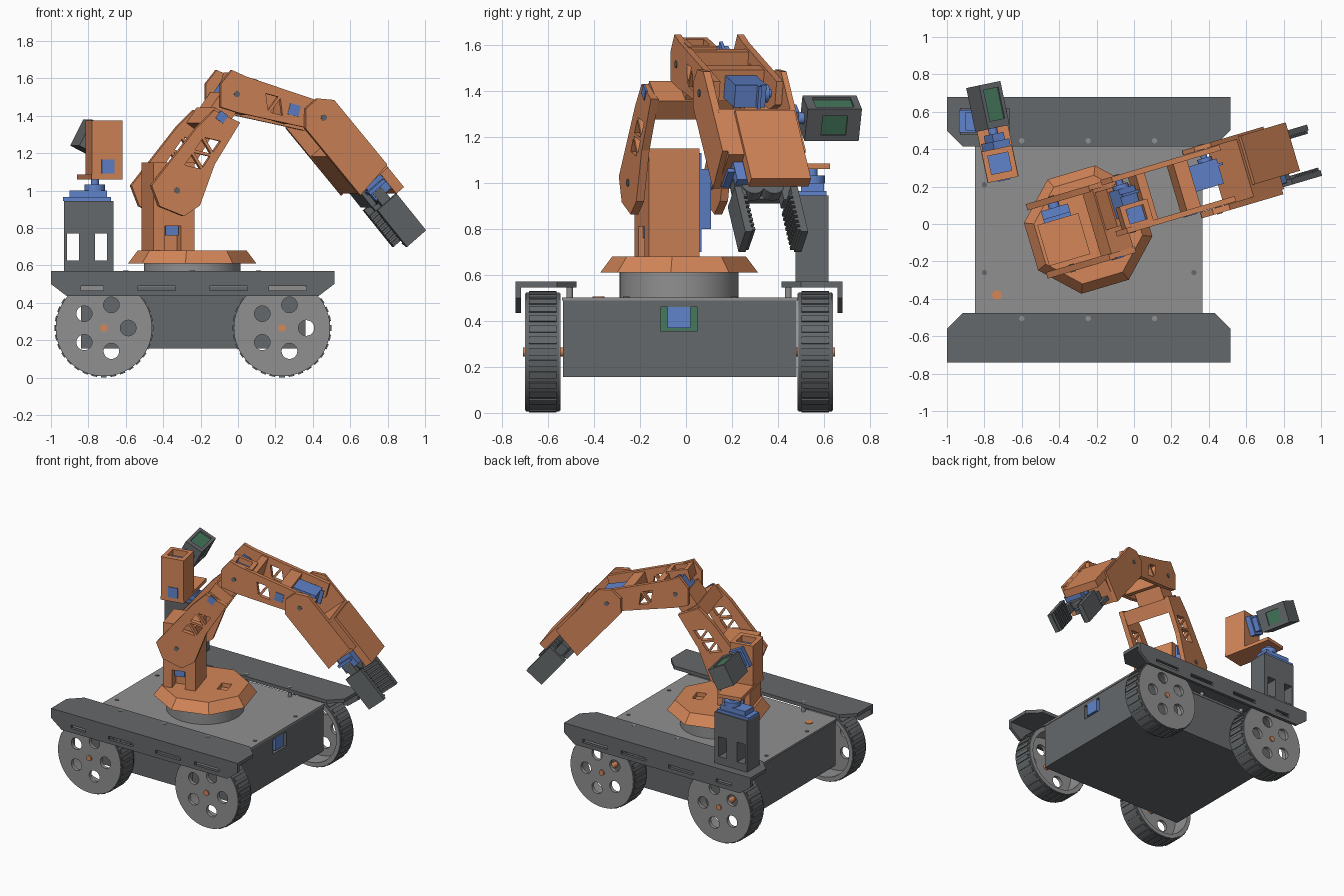
import bpy, bmesh
from math import radians, pi, cos, sin
from mathutils import Matrix, Vector

cube = bpy.data.objects.get("Cube")
if cube:
    bpy.data.objects.remove(cube, do_unlink=True)


def material(name, r, g, b):
    m = bpy.data.materials.new(name)
    m.use_nodes = True
    m.diffuse_color = (r, g, b, 1)
    m.node_tree.nodes["Principled BSDF"].inputs["Base Color"].default_value = (r, g, b, 1)
    return m


orange = material("orange plastic", .66, .24, .1)
gray = material("light gray", .28, .28, .28)
dark = material("dark gray", .13, .14, .147)
blue = material("servo blue", .12, .23, .6)
green = material("board green", .06, .19, .11)
WORLD = Matrix()


def finish(bm, name, mat, frame):
    bm.transform(frame)
    bmesh.ops.recalc_face_normals(bm, faces=bm.faces)
    mesh = bpy.data.meshes.new(name)
    bm.to_mesh(mesh)
    bm.free()
    mesh.materials.append(mat)
    ob = bpy.data.objects.new(name, mesh)
    bpy.context.collection.objects.link(ob)
    return ob


def box(name, xs, ys, zs, mat, frame=WORLD):
    bm = bmesh.new()
    bmesh.ops.create_cube(bm, size=1)
    for v in bm.verts:
        v.co = [(a + b) / 2 + c * (b - a) for (a, b), c in zip((xs, ys, zs), v.co)]
    return finish(bm, name, mat, frame)


def prism(name, outline, ys, mat, frame=WORLD):
    """Outline in the local x-z plane, extruded along local y."""
    bm = bmesh.new()
    face = bm.faces.new([bm.verts.new((x, ys[0], z)) for x, z in outline])
    side = bmesh.ops.extrude_face_region(bm, geom=[face])["geom"]
    for v in side:
        if isinstance(v, bmesh.types.BMVert):
            v.co.y = ys[1]
    return finish(bm, name, mat, frame)


def rod(name, radius, at, length, mat, frame=WORLD, axis="Z", sides=24, tip=None, smooth=True):
    bm = bmesh.new()
    bmesh.ops.create_cone(bm, cap_ends=True, segments=sides, radius1=radius,
                          radius2=radius if tip is None else tip, depth=length)
    if axis == "Y":
        bm.transform(Matrix.Rotation(pi / 2, 4, "X"))
    ob = finish(bm, name, mat, frame @ Matrix.Translation(at))
    return round_off(ob) if smooth else ob


def round_off(ob):
    bpy.ops.object.select_all(action="DESELECT")
    ob.select_set(True)
    bpy.context.view_layer.objects.active = ob
    bpy.ops.object.shade_smooth_by_angle(angle=radians(30))
    return ob


def cut(ob, cutters):
    for c in cutters:
        mod = ob.modifiers.new("cut", "BOOLEAN")
        mod.operation, mod.solver, mod.object = "DIFFERENCE", "EXACT", c
    graph = bpy.context.evaluated_depsgraph_get()
    mesh = bpy.data.meshes.new_from_object(ob.evaluated_get(graph))
    ob.modifiers.clear()
    ob.data = mesh
    for c in cutters:
        bpy.data.objects.remove(c, do_unlink=True)
    return ob


def servo(name, frame, w, h, d):
    """Body centred on the frame, with flange and stepped shaft along local y."""
    box(name + "_body", (-w, w), (-d, d), (-h, h), blue, frame)
    box(name + "_flange", (-w * 1.3, w * 1.3), (d * .4, d * .6), (-h, h), blue, frame)
    rod(name + "_hub", h * .8, (w * .4, d * 1.15, 0), d * .3, blue, frame, "Y")
    rod(name + "_shaft", h * .35, (w * .4, d * 1.5, 0), d * .5, blue, frame, "Y")


# Chassis with front sensor recess
MID = -.03
chassis = box("chassis", (-.84, .36), (-.535, .48), (.155, .49), dark)
cut(chassis, [box("cutter", (.3, .4), (-.11, .05), (.355, .46), dark)])
box("sensor_board", (.3, .33), (-.11, .05), (.355, .46), green)
box("sensor_block", (.33, .36), (-.08, .02), (.37, .46), blue)
box("deck", (-.85, .365), (-.54, .485), (.488, .502), gray)
rod("deck_grommet", .026, (-.733, -.38, .503), .006, orange)
for x, y in ((-.8, .21), (-.8, -.26), (.32, -.26), (.32, .21)):
    rod("deck_screw", .014, (x, y, .503), .006, dark)

# Side rails: chamfered top plate plus slotted outer flange
FLAT = Matrix.Rotation(-pi / 2, 4, "X")
for s, side in ((-1, "front"), (1, "back")):
    ya, yb, yc = [MID + s * d for d in (.71, .53, .445)]
    prism(side + "_rail_top", [(-1, ya), (-1, yb), (-.915, yc), (.43, yc), (.515, yb), (.515, ya)],
          (-.57, -.545), dark, FLAT)
    flange = prism(side + "_rail_flange", [(-1, .57), (-1, .5), (-.915, .435), (.43, .435), (.515, .5), (.515, .57)],
                   sorted((ya, ya - s * .022)), dark)
    cut(flange, [box("cutter", (x, x + w), (ya - .1, ya + .1), (.465, .49), dark)
                 for x, w in ((-.84, .12), (-.535, .2), (-.15, .2), (.165, .2))])
    for x in (-.6, -.245, .11):
        rod(side + "_rail_spacer", .014, (x, MID + s * .475, .535), .074, gray)

# Wheels: open cup hub with five holes, ribbed tread
for s, side in ((-1, "front"), (1, "back")):
    outer, inner = MID + s * .67, MID + s * .515
    mid = (outer + inner) / 2
    for x, end in ((-.717, "left"), (.235, "right")):
        name = side + "_" + end
        at = Vector((x, mid, .265))
        hub = rod(name + "_hub", .255, at, .155, gray, axis="Y", sides=64)
        cutters = [rod("cutter", .225, at - Vector((0, s * .025, 0)), .155, gray, axis="Y", sides=64)]
        for k in range(5):
            a = 2 * pi * k / 5
            cutters.append(rod("cutter", .042, at + Vector((.13 * cos(a), 0, .13 * sin(a))), .4, gray, axis="Y"))
        round_off(cut(hub, cutters))
        tread = rod(name + "_tread", .258, at, .145, dark, axis="Y", sides=64)
        round_off(cut(tread, [rod("cutter", .25, at, .3, dark, axis="Y", sides=64)]))
        for k in range(32):
            frame = Matrix.Translation(at) @ Matrix.Rotation(2 * pi * k / 32, 4, "Y")
            box(name + "_tread_rib", (-.015, .015), (-.06, .06), (.254, .264), dark, frame)
        rod(name + "_axle", .02, at - Vector((0, s * .01, 0)), .19, orange, axis="Y")

# Turntable, all arm parts share its yaw
ARM = Matrix.Translation((-.245, MID, 0)) @ Matrix.Rotation(radians(16.5), 4, "Z")
rod("turntable", .258, (0, 0, .555), .11, gray, ARM, sides=64)
base = rod("arm_base", .345, (0, 0, .645), .07, orange, ARM @ Matrix.Rotation(pi / 8, 4, "Z"),
           sides=8, tip=.292, smooth=False)
cut(base, [box("cutter", (.1, .17), (-.05, .05), (.65, .7), orange, ARM)])
pedestal = box("pedestal", (-.254, -.026), (-.128, .1), (.67, 1.15), orange, ARM)
cut(pedestal, [box("cutter", (-.19, -.1), (-.2, -.05), (.68, .81), orange, ARM)])
box("base_servo", (-.18, -.11), (-.11, -.04), (.76, .81), blue, ARM)
box("shoulder_servo_body", (-.215, -.065), (.09, .165), (.8, 1.06), blue, ARM)
box("shoulder_servo_flange", (-.215, -.065), (.1, .12), (.7, 1.13), blue, ARM)
rod("shoulder_servo_shaft", .03, (-.14, .17, 1), .06, blue, ARM, "Y")


def link_frame(u, z, degrees):
    return ARM @ Matrix.Translation((u, 0, z)) @ Matrix.Rotation(radians(-degrees), 4, "Y")


def side_plates(name, outline, spans, frame, start, count):
    """Pair of plates with a zigzag row of triangular cutouts."""
    for ys in spans:
        plate = prism(name + "_plate", outline, ys, orange, frame)
        cutters = []
        for k in range(count):
            t, f = start + k * .05, 1 if k % 2 else -1
            tri = [(t - .035, -.045 * f), (t + .035, -.045 * f), (t, .04 * f)]
            cutters.append(prism("cutter", tri, (ys[0] - .02, ys[1] + .02), orange, frame))
        if cutters:
            cut(plate, cutters)
        rod(name + "_pivot", .016, (0, sum(ys) / 2, 0), ys[1] - ys[0] + .008, dark, frame, "Y")


# Upper arm: wide fork, crossbar, narrow neck to the elbow
UPPER = link_frame(-.14, 1, 54.6)
side_plates("upper_arm", [(-.06, .131), (-.125, .03), (-.09, -.11), (.008, -.15), (.236, -.09),
                          (.5, -.076), (.47, .08), (.338, .105)],
            ((-.19, -.155), (.19, .225)), UPPER, .17, 4)
box("upper_arm_crossbar", (.39, .49), (-.16, .2), (-.075, .075), orange, UPPER)
box("upper_arm_window", (.44, .49), (-.194, -.185), (.0, .05), blue, UPPER)
box("upper_arm_neck", (.48, .6), (-.03, .18), (-.065, .065), orange, UPPER)
servo("elbow_servo", UPPER @ Matrix.Translation((.61, .085, 0)), .08, .055, .075)

# Forearm
FORE = link_frame(.226, 1.515, -14.8)
side_plates("forearm", [(-.1, .03), (-.06, .118), (.024, .105), (.575, .075), (.575, -.03),
                        (.5, -.07), (.03, -.094), (-.068, -.09)],
            ((-.08, -.05), (.205, .235)), FORE, .19, 2)
housing = box("forearm_housing", (-.06, .1), (-.06, .07), (.02, .105), orange, FORE)
cut(housing, [box("cutter", (-.03, .07), (-.035, .045), (.05, .2), orange, FORE)])
box("forearm_servo_top", (-.03, .07), (-.035, .045), (.04, .065), blue, FORE)
box("forearm_near_bridge", (.08, .13), (-.06, .21), (-.08, .09), orange, FORE)
box("forearm_far_bridge", (.3, .38), (-.06, .21), (-.065, .075), orange, FORE)
box("forearm_window", (.3, .36), (-.084, -.075), (-.03, .03), blue, FORE)
servo("wrist_servo", FORE @ Matrix.Translation((.46, .1, 0)), .085, .05, .07)

# Wrist fork and gripper housing
WRIST = link_frame(.7, 1.39, -50)
side_plates("wrist", [(-.1, .04), (-.035, .105), (.42, .11), (.45, -.11), (-.02, -.115), (-.1, -.045)],
            ((-.115, -.082), (.237, .262)), WRIST, 0, 0)
box("wrist_housing", (.18, .44), (-.09, .24), (-.108, .108), orange, WRIST)
box("gripper_cover", (.2, .59), (-.02, .25), (.07, .125), orange, WRIST)
box("gripper_servo", (.43, .54), (-.06, .07), (-.05, .06), blue, WRIST)
box("gripper_servo_flange", (.47, .49), (-.09, .1), (-.06, .05), blue, WRIST)

# Gripper: gears, linkages, ribbed claws
box("gripper_mount", (.44, .56), (-.02, .2), (-.08, -.05), dark, WRIST)
for y, s, side in ((-.063, 1, "right"), (.19, -1, "left")):
    rod(side + "_gear", .05, (.54, .0635 + s * -.045, .0), .05, dark, WRIST, sides=16, smooth=False)
    box(side + "_linkage", (.5, .62), sorted((y, y + s * .045)), (-.04, .02), dark, WRIST)
    box(side + "_claw", (.58, .835), (y - .016, y + .016), (-.08, .058), dark, WRIST)
    for k in range(8):
        t = .62 + k * .027
        box(side + "_claw_rib", (t, t + .013), sorted((y, y + s * .032)), (-.08, .058), dark, WRIST)

# Camera tower with through windows
tower = box("tower", (-.93, -.665), (.475, .62), (.565, .945), dark)
cut(tower, [box("cutter", (x, x + .065), (.4, .7), (.625, .77), dark) for x in (-.915, -.765)])
box("pan_servo_flange", (-.935, -.68), (.49, .61), (.945, .965), blue)
box("pan_servo_body", (-.9, -.7), (.5, .6), (.965, 1), blue)
rod("pan_servo_hub", .055, (-.765, .55, 1.015), .035, blue)
rod("pan_servo_shaft", .022, (-.765, .55, 1.045), .05, blue)

# Pan bracket and tilted camera
PAN = Matrix.Translation((-.765, .55, 0)) @ Matrix.Rotation(radians(11.8), 4, "Z")
box("pan_base", (-.085, .085), (-.32, .06), (1.06, 1.085), orange, PAN)
bracket = box("pan_bracket", (-.083, .083), (-.32, -.15), (1.08, 1.375), orange, PAN)
cut(bracket, [box("cutter", (-.055, .055), (-.28, -.18), (1.25, 1.4), orange, PAN)])
box("tilt_servo_top", (-.055, .055), (-.28, -.18), (1.2, 1.33), blue, PAN)
box("pan_bracket_window", (-.03, .04), (-.325, -.315), (1.09, 1.165), blue, PAN)
TILT = PAN @ Matrix.Translation((0, .06, 1.28)) @ Matrix.Rotation(radians(27), 4, "Y")
box("tilt_servo_flange", (-.05, .05), (-.22, -.17), (-.07, .07), blue, TILT)
box("tilt_servo_gearbox", (-.035, .035), (-.18, -.13), (-.05, .05), blue, TILT)
rod("tilt_servo_shaft", .025, (0, -.12, 0), .08, blue, TILT, "Y")
camera = box("camera_case", (-.065, .065), (-.1, .14), (-.078, .078), dark, TILT)
cut(camera, [box("cutter", (-.045, .045), (-.06, .11), (.06, .1), dark, TILT),
             box("cutter", (.05, .1), (-.03, .08), (-.05, .045), dark, TILT)])
box("camera_board_top", (-.045, .045), (-.06, .11), (.055, .067), green, TILT)
box("camera_board_side", (.045, .057), (-.03, .08), (-.05, .045), green, TILT)
